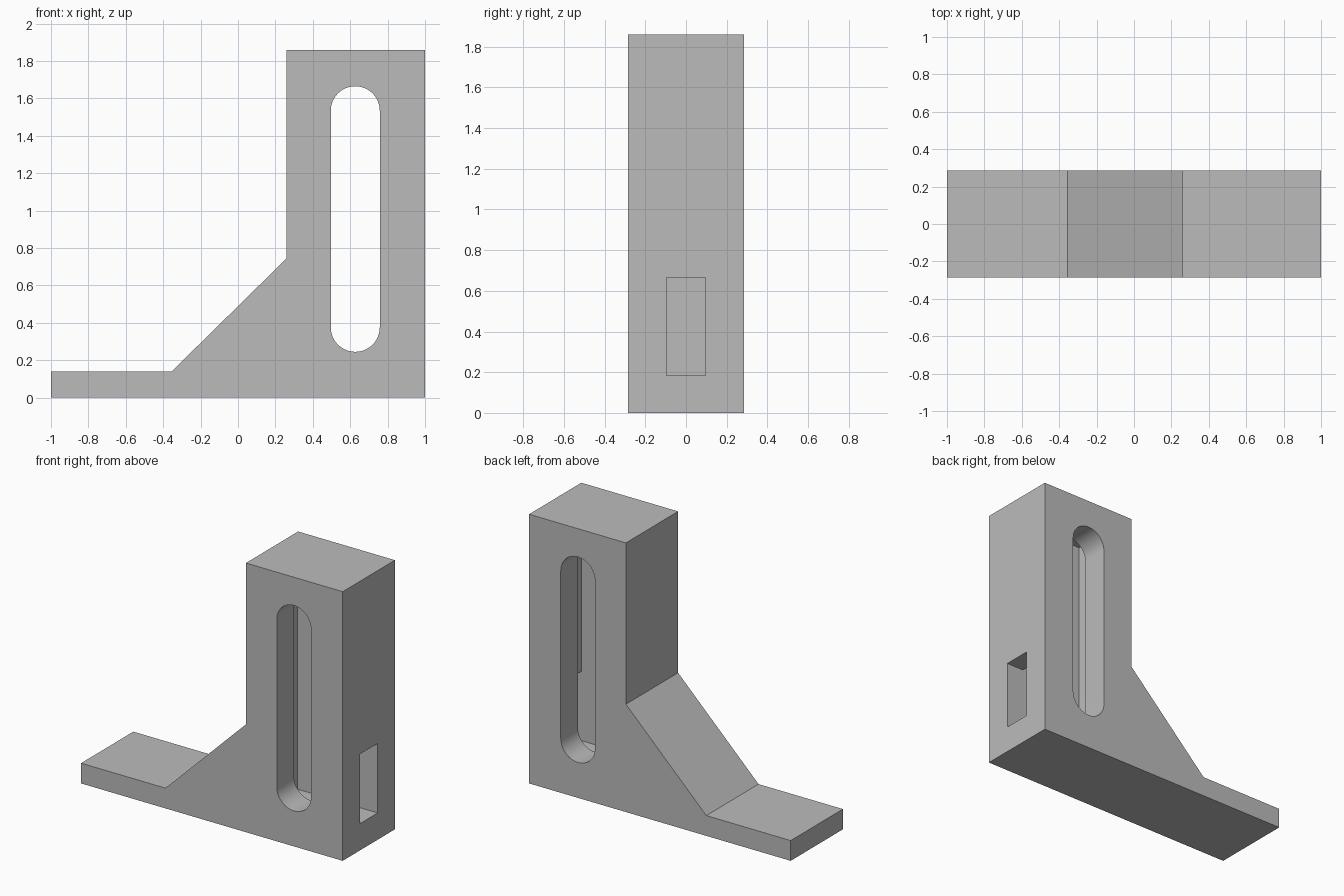
import bpy
import bmesh
import math

default = bpy.data.objects.get("Cube")
if default:
    bpy.data.objects.remove(default, do_unlink=True)

grey = bpy.data.materials.new("plain grey")
grey.use_nodes = True
colour = (0.5, 0.5, 0.5, 1)
grey.diffuse_color = colour
grey.node_tree.nodes["Principled BSDF"].inputs["Base Color"].default_value = colour


def extrude_profile(name, points, half_depth):
    """Solid from an x-z outline, extruded evenly along y."""
    bm = bmesh.new()
    face = bm.faces.new([bm.verts.new((x, -half_depth, z)) for x, z in points])
    extruded = bmesh.ops.extrude_face_region(bm, geom=[face])["geom"]
    moved = [v for v in extruded if isinstance(v, bmesh.types.BMVert)]
    bmesh.ops.translate(bm, verts=moved, vec=(0, 2 * half_depth, 0))
    bmesh.ops.recalc_face_normals(bm, faces=bm.faces)
    mesh = bpy.data.meshes.new(name)
    bm.to_mesh(mesh)
    bm.free()
    mesh.materials.append(grey)
    obj = bpy.data.objects.new(name, mesh)
    bpy.context.collection.objects.link(obj)
    return obj


def slot_outline(x, low, high, radius, steps=24):
    """Long round-ended outline between two arc centres."""
    points = []
    for centre, start in ((high, 0), (low, math.pi)):
        for i in range(steps + 1):
            a = start + math.pi * i / steps
            points.append((x + radius * math.cos(a), centre + radius * math.sin(a)))
    return points


# Bracket body: foot, sloped web and upright
bracket = extrude_profile("bracket", [
    (-1, 0), (1, 0), (1, 1.86), (0.26, 1.86),
    (0.26, 0.745), (-0.355, 0.14), (-1, 0.14)], 0.285)

# Through slot, and the wider inner channel with its side window
slot = extrude_profile("slot_cutter", slot_outline(0.627, 0.376, 1.534, 0.131), 0.4)
channel = extrude_profile("channel_cutter", [
    (0.387, 0.185), (1.1, 0.185), (1.1, 0.665),
    (0.867, 0.665), (0.867, 1.765), (0.387, 1.765)], 0.097)

bpy.ops.object.select_all(action="DESELECT")
bpy.context.view_layer.objects.active = bracket
bracket.select_set(True)
for cutter in (slot, channel):
    cutter.hide_render = True
    cut = bracket.modifiers.new(cutter.name, "BOOLEAN")
    cut.operation = "DIFFERENCE"
    cut.solver = "EXACT"
    cut.object = cutter
    bpy.ops.object.modifier_apply(modifier=cut.name)
    bpy.data.objects.remove(cutter, do_unlink=True)

bpy.ops.object.shade_smooth_by_angle(angle=math.radians(30))
